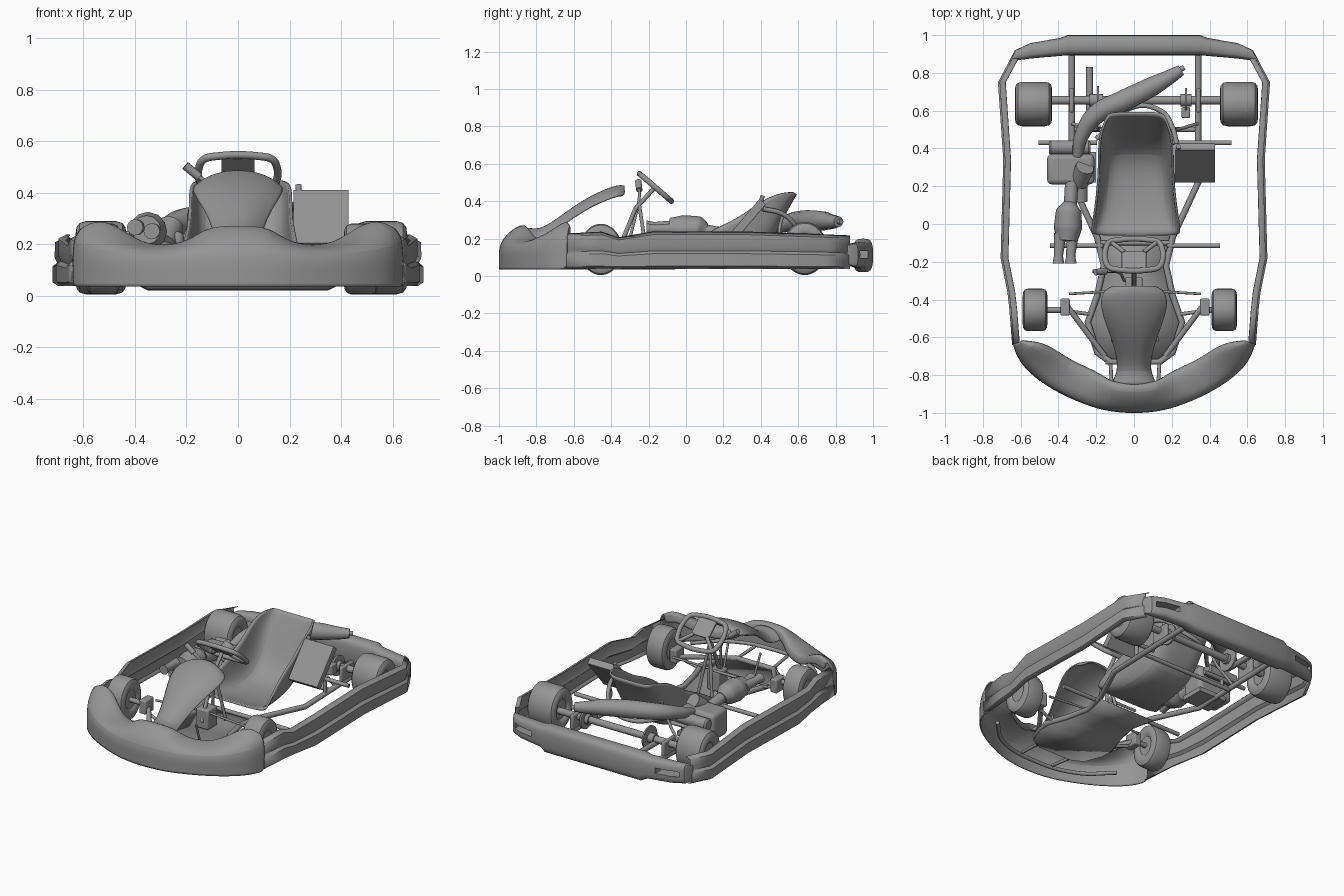
import bpy, bmesh, math
from mathutils import Vector, Matrix

if "Cube" in bpy.data.objects:
    bpy.data.objects.remove(bpy.data.objects["Cube"])

grey = bpy.data.materials.new("dark_grey")
grey.diffuse_color = (.3, .3, .3, 1)
grey.use_nodes = True
grey.node_tree.nodes["Principled BSDF"].inputs["Base Color"].default_value = grey.diffuse_color


def add(name, bm):
    bmesh.ops.recalc_face_normals(bm, faces=bm.faces)
    me = bpy.data.meshes.new(name)
    bm.to_mesh(me)
    bm.free()
    ob = bpy.data.objects.new(name, me)
    bpy.context.collection.objects.link(ob)
    return ob


def loft(name, rings, closed=False, caps=False, thick=0, sub=0):
    bm = bmesh.new()
    vs = [[bm.verts.new(p) for p in r] for r in rings]
    n = len(rings[0])
    for a, b in zip(vs, vs[1:]):
        for i in range(n if closed else n - 1):
            j = (i + 1) % n
            bm.faces.new((a[i], a[j], b[j], b[i]))
    if caps:
        bm.faces.new(vs[0])
        bm.faces.new(vs[-1])
    ob = add(name, bm)
    if sub:
        ob.modifiers.new("smooth", 'SUBSURF').levels = sub
    if thick:
        m = ob.modifiers.new("shell", 'SOLIDIFY')
        m.thickness, m.offset = thick, 0
    return ob


def lathe_x(name, c, prof, sy=1.0, n=40):
    rings = [[(c[0] + x, c[1] + sy * r * math.cos(k * math.tau / n), c[2] + r * math.sin(k * math.tau / n))
              for k in range(n)] for x, r in prof]
    return loft(name, rings, True, True)


def tube(name, pts, r, smooth=False, cyclic=False, radii=None):
    cu = bpy.data.curves.new(name, 'CURVE')
    cu.dimensions = '3D'
    cu.bevel_depth, cu.bevel_resolution, cu.resolution_u, cu.use_fill_caps = r, 4, 8, True
    sp = cu.splines.new('BEZIER' if smooth else 'POLY')
    ps = sp.bezier_points if smooth else sp.points
    ps.add(len(pts) - 1)
    for i, p in enumerate(pts):
        if smooth:
            ps[i].co = p
            ps[i].handle_left_type = ps[i].handle_right_type = 'AUTO'
        else:
            ps[i].co = (*p, 1)
        if radii:
            ps[i].radius = radii[i]
    sp.use_cyclic_u = cyclic
    ob = bpy.data.objects.new(name, cu)
    bpy.context.collection.objects.link(ob)
    return ob


def box(name, c, size, rot_x=0, bevel=0.0):
    bm = bmesh.new()
    bmesh.ops.create_cube(bm, size=1, matrix=Matrix.Translation(c) @ Matrix.Rotation(rot_x, 4, 'X')
                          @ Matrix.Diagonal((*size, 1)))
    ob = add(name, bm)
    if bevel:
        m = ob.modifiers.new("bevel", 'BEVEL')
        m.width, m.segments = bevel, 3
    return ob


# Nose bumper: outer x,y / inner x,y / outer height / crest height
half = [(0, -1.0, 0, -.85, .17, .275), (.13, -.99, .13, -.84, .17, .27), (.25, -.958, .18, -.79, .165, .2),
        (.43, -.878, .34, -.725, .17, .19), (.565, -.778, .44, -.65, .19, .265),
        (.617, -.70, .52, -.625, .21, .3), (.638, -.635, .59, -.62, .21, .265)]
st = [(-a, b, -c, *r) for a, b, c, *r in half[:0:-1]] + half
nose = []
for xo, yo, xi, yi, zo, zi in st:
    def at(t, z): return (xo + (xi - xo) * t, yo + (yi - yo) * t, z)
    nose.append([at(0, .035), at(0, .09), at(0, zo), at(.35, zo + (zi - zo) * .6), at(.75, zi),
                 at(1, zi - .01), at(1, zi - .06)])
loft("nose_bumper", nose, thick=.008, sub=2)

# Front fairing panel: y, half width, z
fair = [(-.85, .12, .255), (-.78, .082, .245), (-.7, .09, .295), (-.6, .118, .37), (-.5, .158, .43),
        (-.42, .176, .465), (-.36, .165, .485), (-.33, .115, .48)]
prof = [(-1, -.055), (-.8, -.025), (-.4, -.002), (0, 0), (.4, -.002), (.8, -.025), (1, -.055)]
loft("front_fairing", [[(w * u, y, z + d) for u, d in prof] for y, w, z in fair], thick=.008, sub=2)

# Side pods: folded band following the outline (x, y, top height)
path = [(.637, -.64, .225), (.652, -.45, .235), (.662, -.36, .205), (.698, -.18, .235), (.684, .34, .235),
        (.712, .75, .22), (.645, .875, .215)]
band = [(-.032, 1), (-.003, .92), (-.003, .6), (-.012, .48), (.006, .4), (.006, .07), (-.014, 0)]
for s, side in ((1, "right"), (-1, "left")):
    loft(side + "_side_pod", [[(s * (x + d), y, .04 + t * (z - .04)) for d, t in band] for x, y, z in path],
         thick=.005)

# Rear bumper: x, front y, back y, low z, high z
rb = [(.35, .893, 1.0, .02, .2), (.39, .89, .985, .04, .185), (.55, .875, .958, .045, .18), (.63, .865, .92, .05, .175),
      (.655, .862, .875, .06, .165)]
rb = [(-a, *r) for a, *r in rb[::-1]] + rb
bump = []
for x, y0, y1, z0, z1 in rb:
    ym, zm, ry, rz = (y0 + y1) / 2, (z0 + z1) / 2, (y1 - y0) / 2, (z1 - z0) / 2
    ring = []
    for k in range(20):
        c, s = math.cos(k * math.tau / 20), math.sin(k * math.tau / 20)
        ring.append((x, ym + ry * math.copysign(abs(c) ** .6, c), zm + rz * math.copysign(abs(s) ** .6, s)))
    bump.append(ring)
bumper = loft("rear_bumper", bump, True, True)
for s in (1, -1):
    cut = box("slot_cutter", (s * .53, .92, .115), (.15, .3, .035))
    cut.hide_render = True
    m = bumper.modifiers.new("slot", 'BOOLEAN')
    m.object, m.operation = cut, 'DIFFERENCE'
    bpy.context.view_layer.objects.active = bumper
    bpy.ops.object.modifier_apply(modifier=m.name)
    bpy.data.objects.remove(cut)

# Seat shell: centre y,z / rim y,z / half width
seat = [(-.06, .10, -.05, .12, .235), (.05, .06, .03, .18, .222), (.25, .05, .15, .25, .205), (.38, .085, .28, .31, .195),
        (.46, .2, .38, .385, .195), (.53, .34, .48, .44, .19), (.588, .44, .57, .45, .15)]
cup = [(0, 0), (.4, 0), (.75, .08), (.93, .45), (1, 1)]
cup = [(-u, t) for u, t in cup[:0:-1]] + cup
loft("seat", [[(.01 + w * u, yc + (ye - yc) * t, zc + (ze - zc) * t) for u, t in cup]
              for yc, zc, ye, ze, w in seat], thick=.012, sub=2)


# Wheels: rounded tyre with recessed hub
def wheel(name, x, y, w, rz, sy):
    p = [(w * .8, rz * .18), (w * .8, rz * .45), (w * .95, rz * .55), (w, rz * .68), (w * .97, rz * .83),
         (w * .85, rz * .95), (w * .6, rz)]
    lathe_x(name, (x, y, rz + .005), [(-a, r) for a, r in p] + p[::-1], sy)


wheel("front_left_wheel", -.524, -.455, .065, .137, .82)
wheel("front_right_wheel", .478, -.455, .067, .137, .82)
wheel("rear_left_wheel", -.532, .635, .098, .142, .83)
wheel("rear_right_wheel", .556, .635, .1, .142, .83)

# Rear axle, brake disc, sprocket
lathe_x("rear_axle", (0, .655, .145), [(-.5, .022), (.5, .022)], n=20)
lathe_x("brake_disc", (.275, .655, .145), [(-.006, .065), (.006, .065)])
lathe_x("brake_hub", (.275, .655, .145), [(-.03, .032), (.03, .032)], n=20)
box("brake_caliper", (.275, .59, .15), (.045, .06, .07), 0, .008)
lathe_x("sprocket", (-.19, .655, .145), [(-.005, .075), (.005, .075)])
lathe_x("sprocket_hub", (-.2, .655, .145), [(-.035, .032), (.035, .032)], n=20)

# Chassis tubes, mirrored
for s, side in ((1, "right"), (-1, "left")):
    def P(x, y, z): return (.005 + s * x, y, z)
    tube(side + "_main_rail", [P(.335, .9, .075), P(.335, .22, .055), P(.2, -.07, .055), P(.165, -.22, .055),
                               P(.2, -.38, .055), P(.25, -.52, .055), P(.2, -.68, .055), P(.13, -.73, .055)], .017)
    tube(side + "_front_strut", [P(.37, -.42, .12), P(.16, -.7, .06)], .015)
    tube(side + "_strut_brace", [P(.37, -.46, .10), P(.22, -.48, .055)], .01)
    box(side + "_kingpin", P(.37, -.44, .13), (.05, .09, .09), 0, .008)
    tube(side + "_stub_axle", [P(.36, -.455, .142), P(.5, -.455, .142)], .016)
    tube(side + "_tie_rod", [P(.02, -.35, .15), P(.35, -.37, .14)], .007)
    box(side + "_axle_bearing", P(.335, .655, .125), (.025, .13, .1), 0, .01)
    tube(side + "_front_pod_bar", [P(.17, -.115, .06), P(.45, -.115, .06)], .013)
    tube(side + "_rear_pod_bar", [P(.2, .43, .16), P(.51, .43, .16)], .013)
    tube(side + "_pod_bar_drop", [P(.335, .43, .16), P(.335, .43, .055)], .012)
    tube(side + "_seat_strut", [P(.19, .52, .33), P(.2, .5, .25), P(.33, .53, .08)], .009, True)
    tube(side + "_nose_mount", [P(.13, -.73, .055), P(.12, -.9, .07)], .01)
    tube(side + "_pedal", [P(.11, -.56, .05), P(.12, -.62, .2)], .007)
tube("front_cross_tube", [(-.15, -.73, .055), (.15, -.73, .055)], .015)
tube("mid_cross_tube", [(-.19, -.1, .055), (.2, -.1, .055)], .013)
tube("rear_cross_tube", [(-.33, .5, .055), (.34, .5, .055)], .013)
tube("nose_bar", [(-.47, -.72, .07), (-.3, -.87, .07), (0, -.93, .07), (.3, -.87, .07), (.47, -.72, .07)], .012, True)
tube("rear_stay", [(-.235, .6, .12), (-.235, .83, .12)], .018)

# Floor pan
pan = [(.2, -.06), (.165, -.22), (.2, -.38), (.245, -.5), (.245, -.58), (.2, -.7), (.12, -.74)]
loft("floor_pan", [[(.005 - x, y, .038), (.005 + x, y, .038)] for x, y in pan], thick=.006)

# Steering wheel, column and lever
c = Vector((0, -.165, .475))
up, right = Vector((0, -.085, .073)).normalized(), Vector((1, 0, 0))
ring = [(.09, .1), (.13, .085), (.152, .03), (.15, -.04), (.13, -.09), (.09, -.105)]
ring += [(-a, b) for a, b in ring[::-1]]
tube("steering_rim", [c + right * a + up * b for a, b in ring], .015, True, True)
tilt = math.atan2(up.z, up.y)
box("steering_plate", c + up * .035, (.13, .12, .012), tilt, .004)
for s in (1, -1):
    tube("steering_spoke", [c + right * s * .05 - up * .02, c + right * s * .12 - up * .09], .012)
    tube("column_support", [(s * .05, -.2, .05), (0, -.25, .38)], .01)
tube("steering_column", [c, (0, -.27, .36), (0, -.38, .09)], .012)
box("column_base", (0, -.33, .11), (.09, .1, .13), 0, .01)
tube("shift_lever", [(-.05, -.3, .2), (-.1, -.25, .42), (-.15, -.25, .46)], .008, True)
tube("shift_knob", [(-.15, -.25, .46), (-.205, -.255, .505)], .017)
tube("shift_rod", [(-.22, -.25, .2), (-.03, -.25, .2)], .009)

# Radiator, slanted plate on the right
a = math.atan2(.2, .17)
box("radiator", (.322, .323, .295), (.215, .27, .045), a, .004)
tube("radiator_cap", [(.235, .4, .39), (.235, .41, .43)], .012)
tube("radiator_hose", [(.23, .41, .36), (.2, .52, .33), (.14, .6, .25), (0, .62, .2), (-.2, .45, .2)], .013, True)

# Engine, intake and exhaust
box("crankcase", (-.335, .29, .16), (.25, .16, .18), 0, .025)
lathe_x("engine_cover", (-.34, .405, .2), [(-.11, .03), (-.1, .038), (.1, .038), (.11, .03)], n=24)
tube("engine_cylinder", [(-.29, .22, .2), (-.26, .3, .27)], .05)
box("engine_mount", (-.3, .3, .07), (.2, .16, .03))
tube("gearbox_shaft", [(-.28, .12, .16), (-.28, .24, .18)], .035)
tube("carburettor", [(-.34, .05, .25), (-.33, .22, .22)], .035)
tube("airbox", [(-.34, .11, .24), (-.345, .07, .25), (-.35, -.02, .25), (-.355, -.09, .255)], .075,
     True, radii=[.5, .9, 1, .75])
for x, z in ((-.4, .265), (-.335, .25)):
    tube("intake_tube", [(x + .01, -.05, z), (x, -.17, z), (x, -.21, z)], .03, radii=[1.1, .8, 1.05])
tube("exhaust", [(-.3, .36, .23), (-.28, .46, .26), (-.2, .58, .29), (-.05, .655, .295), (.1, .73, .295),
                 (.2, .785, .29), (.25, .815, .29)], .058, True, radii=[.45, .65, .9, 1, .9, .65, .5])
tube("exhaust_tip", [(.22, .8, .29), (.265, .83, .29)], .014)

# Turn tubes into meshes, colour and smooth everything by angle
bpy.ops.object.select_all(action='DESELECT')
for ob in bpy.context.scene.objects:
    if ob.type == 'CURVE':
        ob.select_set(True)
        bpy.context.view_layer.objects.active = ob
bpy.ops.object.convert(target='MESH')
for ob in bpy.context.scene.objects:
    ob.data.materials.append(grey)
bpy.ops.object.select_all(action='SELECT')
bpy.ops.object.shade_smooth_by_angle(angle=math.radians(35))
